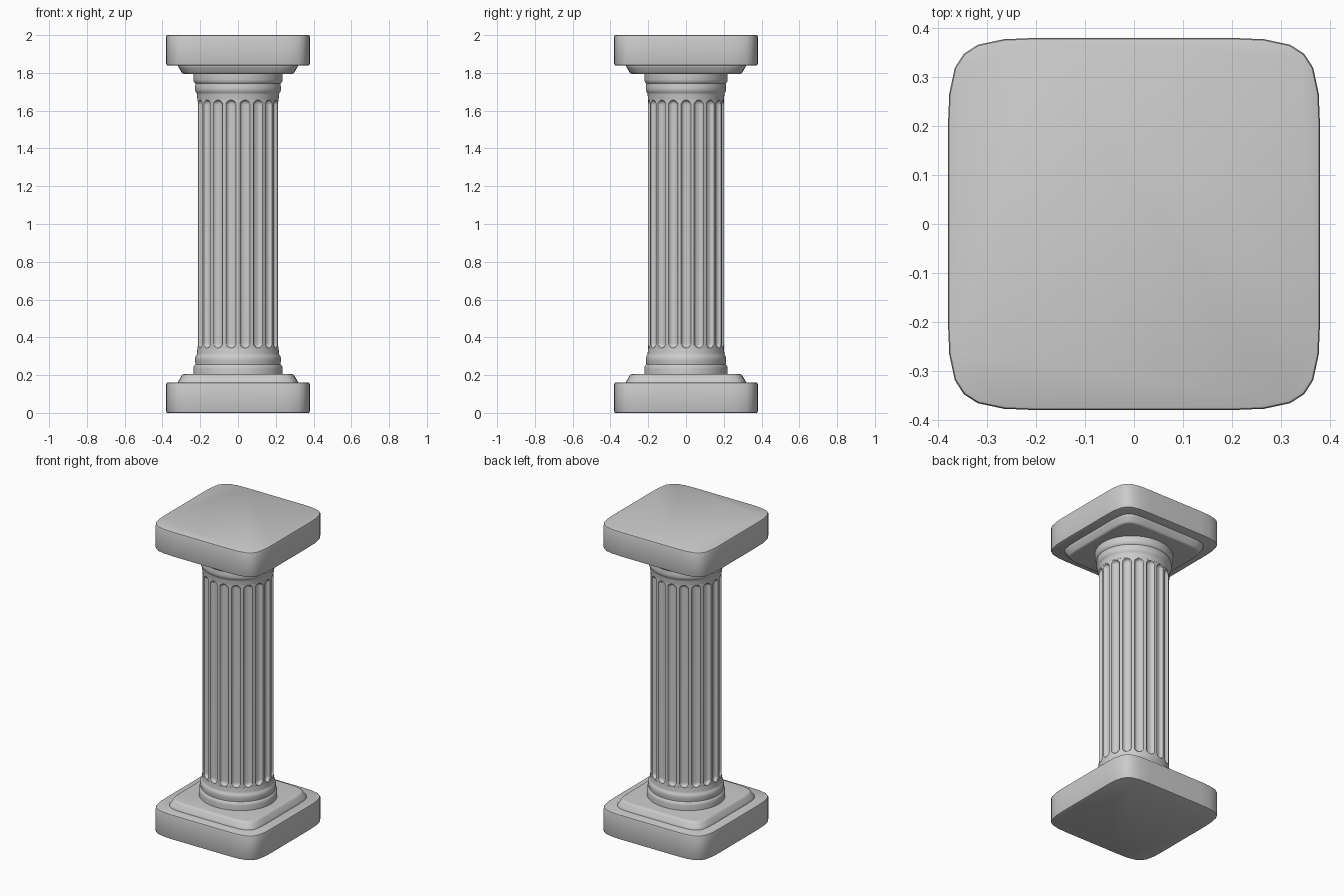
import bpy, math

if "Cube" in bpy.data.objects:
    bpy.data.objects.remove(bpy.data.objects["Cube"])

FLUTES = 18
SEG = FLUTES * 16          # columns around the shaft
SX, SY = 1.0, 0.935        # the column is slightly oval
PITCH = 2 * math.pi / FLUTES


def loft(name, rings):
    """Skin a stack of closed rings and cap both ends."""
    n = len(rings[0])
    verts = [p for ring in rings for p in ring]
    faces = [(k * n + i, k * n + (i + 1) % n, (k + 1) * n + (i + 1) % n, (k + 1) * n + i)
             for k in range(len(rings) - 1) for i in range(n)]
    faces.append(tuple(reversed(range(n))))
    faces.append(tuple(range((len(rings) - 1) * n, len(rings) * n)))
    mesh = bpy.data.meshes.new(name)
    mesh.from_pydata(verts, [], faces)
    mesh.update()
    obj = bpy.data.objects.new(name, mesh)
    bpy.context.collection.objects.link(obj)
    bpy.ops.object.select_all(action='DESELECT')
    bpy.context.view_layer.objects.active = obj
    obj.select_set(True)
    bpy.ops.object.shade_smooth_by_angle(angle=math.radians(35))
    return obj


def flip(profile):
    """Mirror a (size, z) profile about mid height, keeping z ascending."""
    return [(s, 2 - z) for s, z in reversed(profile)]


# Soft-cornered square outline, half width 1
corner = [(1, .53), (.993, .70), (.963, .84), (.915, .915), (.84, .963), (.70, .993), (.53, 1)]
outline = []
for q in range(4):
    for x, y in corner:
        for _ in range(q):
            x, y = -y, x
        outline.append((x, y))


def slab(name, profile):
    loft(name, [[(x * h, y * h, z) for x, y in outline] for h, z in profile])


# Square plinth and stepped slab, repeated at the top
plinth = [(.374, 0), (.378, .002), (.38, .007), (.38, .153), (.378, .159), (.374, .161)]
step = [(.318, .155), (.316, .168), (.310, .178), (.304, .188), (.298, .199), (.292, .204), (.286, .205)]
slab("base_plinth", plinth)
slab("base_step", step)
slab("capital_plinth", flip(plinth))
slab("capital_step", flip(step))


def lathe(name, profile):
    ring = [2 * math.pi * i / 96 for i in range(96)]
    loft(name, [[(r * SX * math.cos(a), r * SY * math.sin(a), z) for a in ring] for r, z in profile])


# Round mouldings at the foot and the neck
moulding = [(.236, .195), (.236, .235), (.234, .246), (.229, .253), (.225, .257), (.226, .268),
            (.228, .280), (.227, .292), (.223, .302), (.219, .306), (.217, .316),
            (.216, .330), (.2145, .340)]
lathe("base_moulding", moulding)
lathe("capital_moulding", flip(moulding))

# Fluted shaft with round-ended channels
R, DEPTH, HALF = .214, .02, .026
LOW = .345 + HALF


def shaft_radius(angle, z):
    u = ((angle / PITCH) % 1 - .5) * PITCH * R
    v = max(0, LOW - z, z - (2 - LOW))
    d = math.hypot(u, v) / HALF
    return R - DEPTH * math.sqrt(max(0, 1 - d ** 3))


lower = [.33, .338] + [.344 + .027 * i / 12 for i in range(13)]
levels = lower + [2 - z for z in reversed(lower)]
start = math.pi / 2        # a ridge faces the front
rings = []
for z in levels:
    ring = []
    for i in range(SEG):
        a = 2 * math.pi * i / SEG
        r = shaft_radius(a, z)
        ring.append((r * SX * math.cos(a + start), r * SY * math.sin(a + start), z))
    rings.append(ring)
loft("fluted_shaft", rings)
